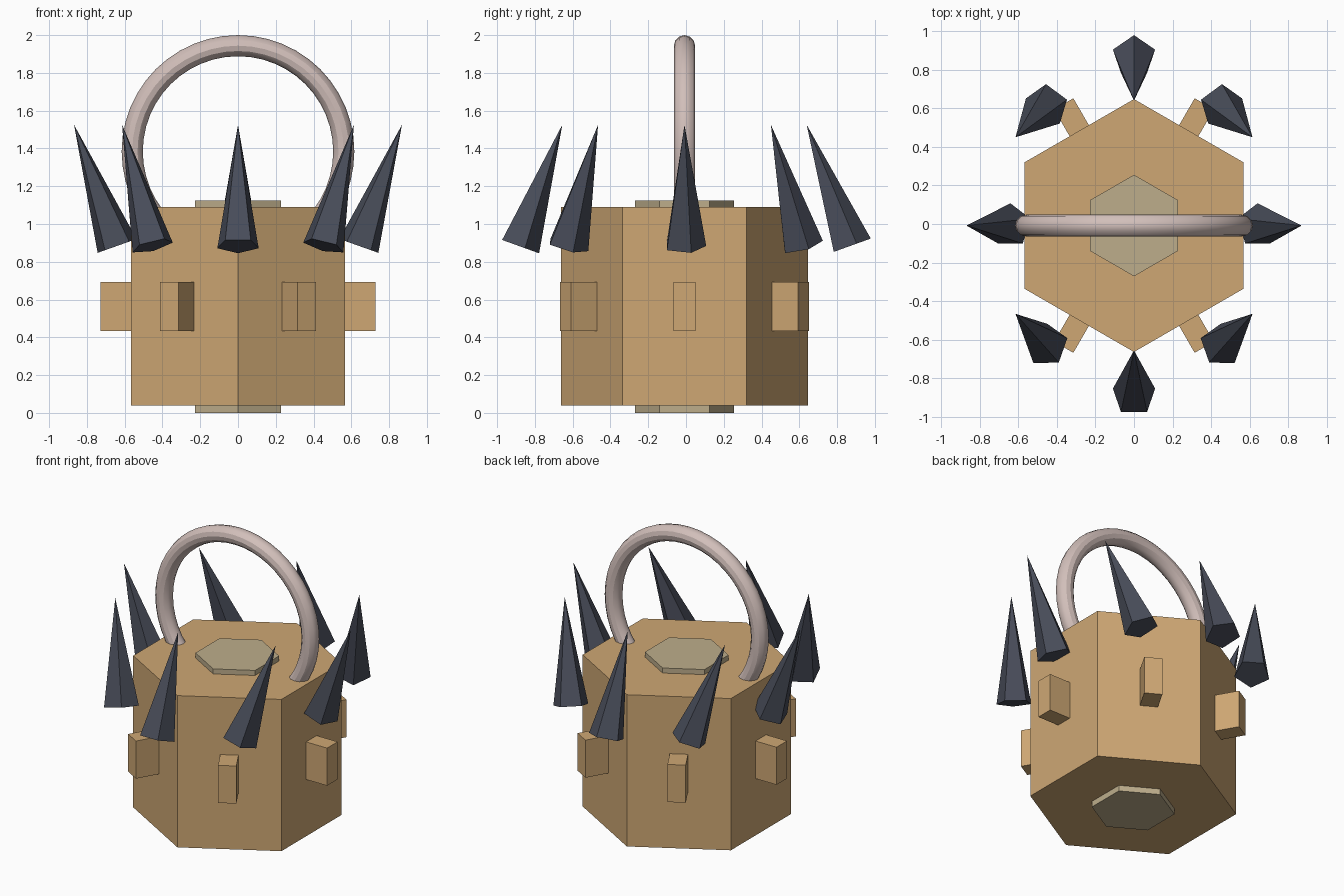
import bpy
import math
from mathutils import Vector, Matrix

default = bpy.data.objects.get("Cube")
if default:
    bpy.data.objects.remove(default, do_unlink=True)

CY = -0.008  # shared centre line in y


def make_material(name, rgb, roughness=0.7):
    mat = bpy.data.materials.new(name)
    mat.use_nodes = True
    colour = (*rgb, 1.0)
    mat.diffuse_color = colour
    bsdf = mat.node_tree.nodes["Principled BSDF"]
    bsdf.inputs["Base Color"].default_value = colour
    bsdf.inputs["Roughness"].default_value = roughness
    return mat


tan = make_material("warm tan", (0.62, 0.39, 0.175))
cream = make_material("dull cream", (0.51, 0.42, 0.26))
slate = make_material("dark slate", (0.065, 0.073, 0.1))
pink = make_material("pale pink", (0.64, 0.52, 0.49))


def finish(name, mat):
    obj = bpy.context.object
    obj.name = name
    obj.data.materials.append(mat)
    return obj


def hex_prism(name, radius, bottom, top, mat):
    bpy.ops.mesh.primitive_cylinder_add(
        vertices=6, radius=radius, depth=top - bottom,
        location=(0, CY, (top + bottom) / 2))
    return finish(name, mat)


# Hexagonal body with a core plate showing at each end
hex_prism("body", 0.655, 0.04, 1.09, tan)
hex_prism("bottom_plate", 0.263, 0.0, 0.06, cream)
hex_prism("top_plate", 0.263, 1.07, 1.125, cream)

# Ring handle, sunk into the body
bpy.ops.mesh.primitive_torus_add(
    major_radius=0.56, minor_radius=0.056, major_segments=48,
    minor_segments=12, location=(0, CY, 1.384),
    rotation=(math.pi / 2, 0, 0))
finish("ring_handle", pink)
bpy.ops.object.shade_smooth_by_angle()

# One rectangular stud in the middle of each side
for i in range(6):
    turn = Matrix.Rotation(i * math.pi / 3, 4, "Z")
    bpy.ops.mesh.primitive_cube_add(size=1)
    stud = finish(f"stud_{i + 1}", tan)
    stud.matrix_world = (Matrix.Translation((0, CY, 0.563)) @ turn
                         @ Matrix.Translation((0.615, 0, 0))
                         @ Matrix.Diagonal((0.226, 0.115, 0.26, 1)))

# Ring of eight five-sided spikes, each leaning from its base to its tip
for i in range(8):
    c, s = math.cos(i * math.pi / 4), math.sin(i * math.pi / 4)
    base = Vector((0.64 * c, 0.878 * s + CY, 0.884))
    tip = Vector((0.868 * c, 0.647 * s + CY, 1.525))
    axis = tip - base
    bpy.ops.mesh.primitive_cone_add(
        vertices=5, radius1=0.115, radius2=0, depth=axis.length)
    spike = finish(f"spike_{i + 1}", slate)
    lean = Vector((0, 0, 1)).rotation_difference(axis).to_matrix().to_4x4()
    spike.matrix_world = Matrix.Translation((base + tip) / 2) @ lean
